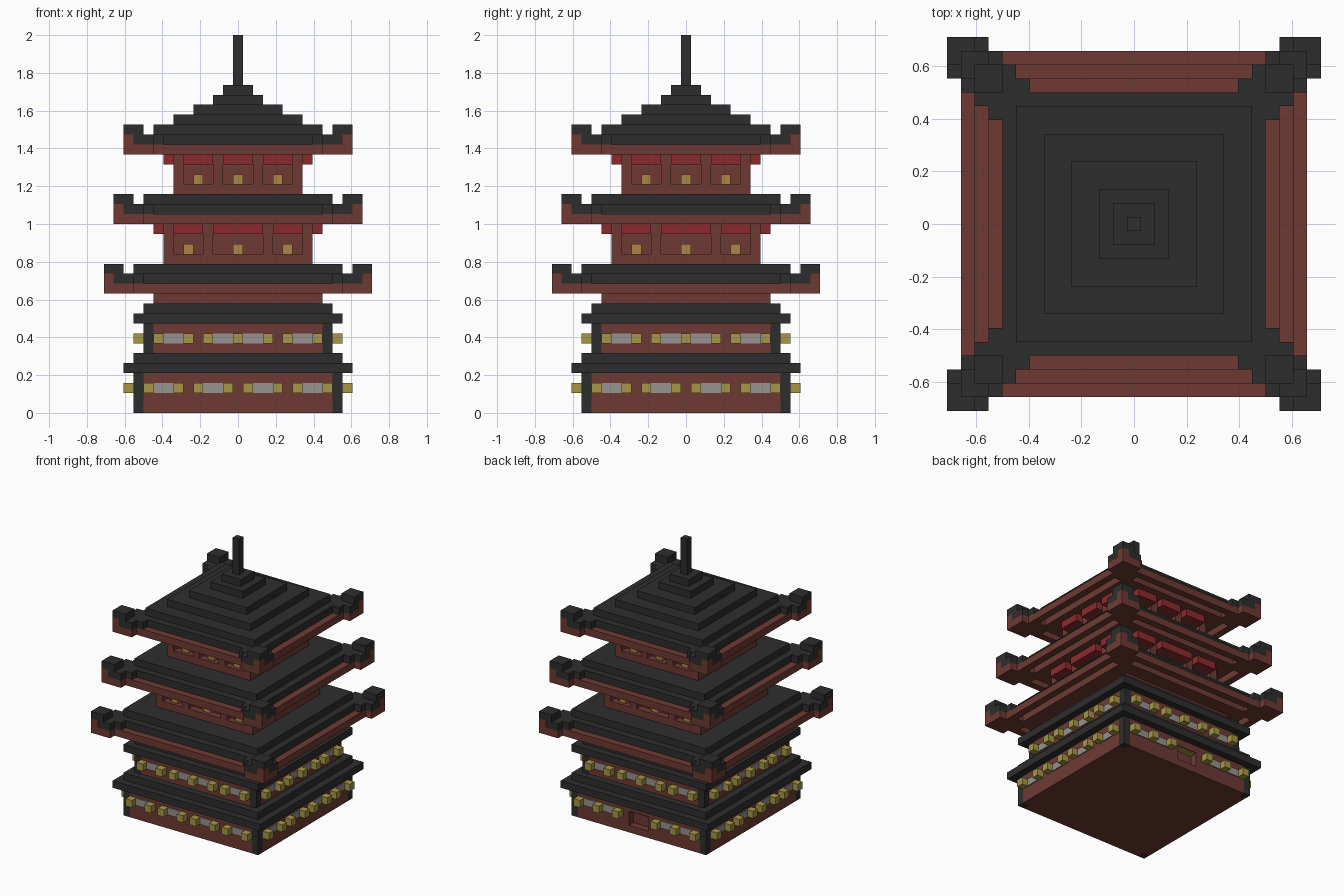
import bpy, bmesh
from mathutils import Matrix, Vector
from math import pi

cube = bpy.data.objects.get("Cube")
if cube:
    bpy.data.objects.remove(cube)

U = 2 / 38      # one block
T = 0.15        # plate thickness in blocks


def material(name, rgb):
    m = bpy.data.materials.new(name)
    m.use_nodes = True
    m.diffuse_color = (*rgb, 1)
    m.node_tree.nodes["Principled BSDF"].inputs["Base Color"].default_value = (*rgb, 1)
    return m


DARK = material("charcoal", (0.027, 0.027, 0.027))
BROWN = material("red_brown", (0.156, 0.042, 0.034))
RED = material("crimson", (0.262, 0.023, 0.027))
YELLOW = material("mustard", (0.39, 0.31, 0.062))
TAN = material("amber", (0.43, 0.24, 0.058))
GREY = material("light_grey", (0.31, 0.29, 0.28))


class Part:
    """A flat-shaded object made of boxes measured in blocks."""

    def __init__(self, name, mat):
        self.name, self.mat, self.bm = name, mat, bmesh.new()

    def box(self, x, y, z, turns=(0,)):
        lo, hi = Vector((x[0], y[0], z[0])), Vector((x[1], y[1], z[1]))
        for k in turns:
            m = (Matrix.Scale(U, 4) @ Matrix.Rotation(k * pi / 2, 4, 'Z')
                 @ Matrix.Translation((lo + hi) / 2) @ Matrix.Diagonal((*(hi - lo), 1)))
            bmesh.ops.create_cube(self.bm, size=1, matrix=m)
        return self

    def slab(self, half, z0, z1):
        return self.box((-half, half), (-half, half), (z0, z1))

    def done(self):
        mesh = bpy.data.meshes.new(self.name)
        self.bm.to_mesh(mesh)
        self.bm.free()
        mesh.materials.append(self.mat)
        ob = bpy.data.objects.new(self.name, mesh)
        bpy.context.collection.objects.link(ob)


ALL = range(4)


def lantern_row(lamps, panes, groups, h, z, turns):
    """Lantern blocks at the cell joints of each group, grey panes between them."""
    for start, count in groups:
        for i in range(count + 1):
            x = start + 3 * i
            lamps.box((x, x + 1), (-h - 1, -h), (z, z + 1), turns)
            if i < count:
                panes.box((x + 1, x + 3), (-h - T, -h + T), (z, z + 1), turns)


def lower_story(name, h, z0, z1, lamp_z, groups, back_groups, door=False):
    wall = Part(name + "_wall", BROWN)
    posts = Part(name + "_corner_posts", DARK)
    lamps = Part(name + "_lanterns", YELLOW)
    panes = Part(name + "_panes", GREY)
    e = h - 1
    wall.box((-h, h), (-e, e), (z0, z1))
    wall.box((-e, e), (-h, e), (z0, z1))
    if door:    # recessed doorway in the back wall
        for z in ((z0, z0 + 1), (z1 - 1, z1)):
            wall.box((-e, e), (e, h), z)
        wall.box((-e, -1.5), (e, h), (z0 + 1, z1 - 1))
        wall.box((1.5, e), (e, h), (z0 + 1, z1 - 1))
        lintel = Part("door_lintel", YELLOW)
        lintel.box((-1.5, 1.5), (e, h - T), (z1 - 1 - T, z1 - 1)).done()
    else:
        wall.box((-e, e), (e, h), (z0, z1))
    posts.box((e, h), (e, h), (z0, z1), ALL)
    lantern_row(lamps, panes, groups, h, lamp_z, (0, 1, 3))
    lantern_row(lamps, panes, back_groups, h, lamp_z, (2,))
    for part in (wall, posts, lamps, panes):
        part.done()


def upper_story(name, h, z, windows):
    """Four blocks high, with recessed windows under red panels."""
    wall = Part(name + "_wall", BROWN).slab(h - 1, z, z + 4)
    wall.slab(h, z, z + 1).slab(h, z + 3, z + 4)
    panels = Part(name + "_red_panels", RED)
    lights = Part(name + "_window_lights", TAN)
    edge = -h
    for x0, x1 in windows:
        mid = (x0 + x1) / 2
        wall.box((edge, x0), (-h, 1 - h), (z + 1, z + 3), ALL)
        panels.box((x0, x1), (-h - 1, -h), (z + 3, z + 4), ALL)
        lights.box((mid - .5, mid + .5), (.5 - h, 1 - h), (z + 1, z + 2), ALL)
        edge = x1
    wall.box((edge, h), (-h, 1 - h), (z + 1, z + 3), ALL)
    for part in (wall, panels, lights):
        part.done()


def roof(name, e, z):
    """Brown grooved eave, dark stepped covering and upturned corners."""
    eave = Part(name + "_eave", BROWN).slab(e - 2, z, z + 1)
    eave.box((-e, e), (-e, 1 - e), (z, z + 1), ALL)
    eave.box((e - 3, e), (e - 3, e), (z, z + 1), ALL)
    eave.box((e - 2, e + 1), (e - 2, e + 1), (z, z + 1), ALL)
    eave.box((e, e + 1), (e, e + 1), (z + 1, z + 2), ALL)
    eave.done()
    Part(name + "_covering", DARK).slab(e - 1, z + 1, z + 2).slab(e - 2, z + 2, z + 3).done()
    tips = Part(name + "_corner_tips", DARK)
    tips.box((e - 3, e), (e - 3, e), (z + 1, z + 2), ALL)
    tips.box((e - 2, e + 1), (e - 2, e), (z + 1, z + 2), ALL)
    tips.box((e - 2, e), (e, e + 1), (z + 1, z + 2), ALL)
    tips.box((e - 1, e + 1), (e - 1, e + 1), (z + 2, z + 3), ALL)
    tips.done()


# two lower stories with their ledges
lower_story("ground_story", 10.5, 0, 4, 2,
            [(-9.5, 1), (-4.5, 1), (.5, 1), (5.5, 1)], [(-9.5, 2), (2.5, 2)], door=True)
Part("ground_ledge", DARK).slab(11.5, 4, 5).slab(10.5, 5, 6).done()
second = [(-8.5, 1), (-3.5, 2), (4.5, 1)]
lower_story("second_story", 9.5, 6, 9, 7, second, second)
Part("second_ledge", DARK).slab(10.5, 9, 10).slab(9.5, 10, 11).done()
Part("roof_support", BROWN).slab(8.5, 11, 12).done()

# three roofs and the two upper stories
roof("lower_roof", 12.5, 12)
upper_story("third_story", 7.5, 15, [(-6.5, -3.5), (-2.5, 2.5), (3.5, 6.5)])
roof("middle_roof", 11.5, 19)
upper_story("fourth_story", 6.5, 22, [(-5.5, -2.5), (-1.5, 1.5), (2.5, 5.5)])
roof("top_roof", 10.5, 26)

# stepped peak and spire
peak = Part("peak", DARK)
for i, half in enumerate((6.5, 4.5, 2.5, 1.5)):
    peak.slab(half, 29 + i, 30 + i)
peak.done()
Part("spire", DARK).slab(.5, 33, 38).done()
